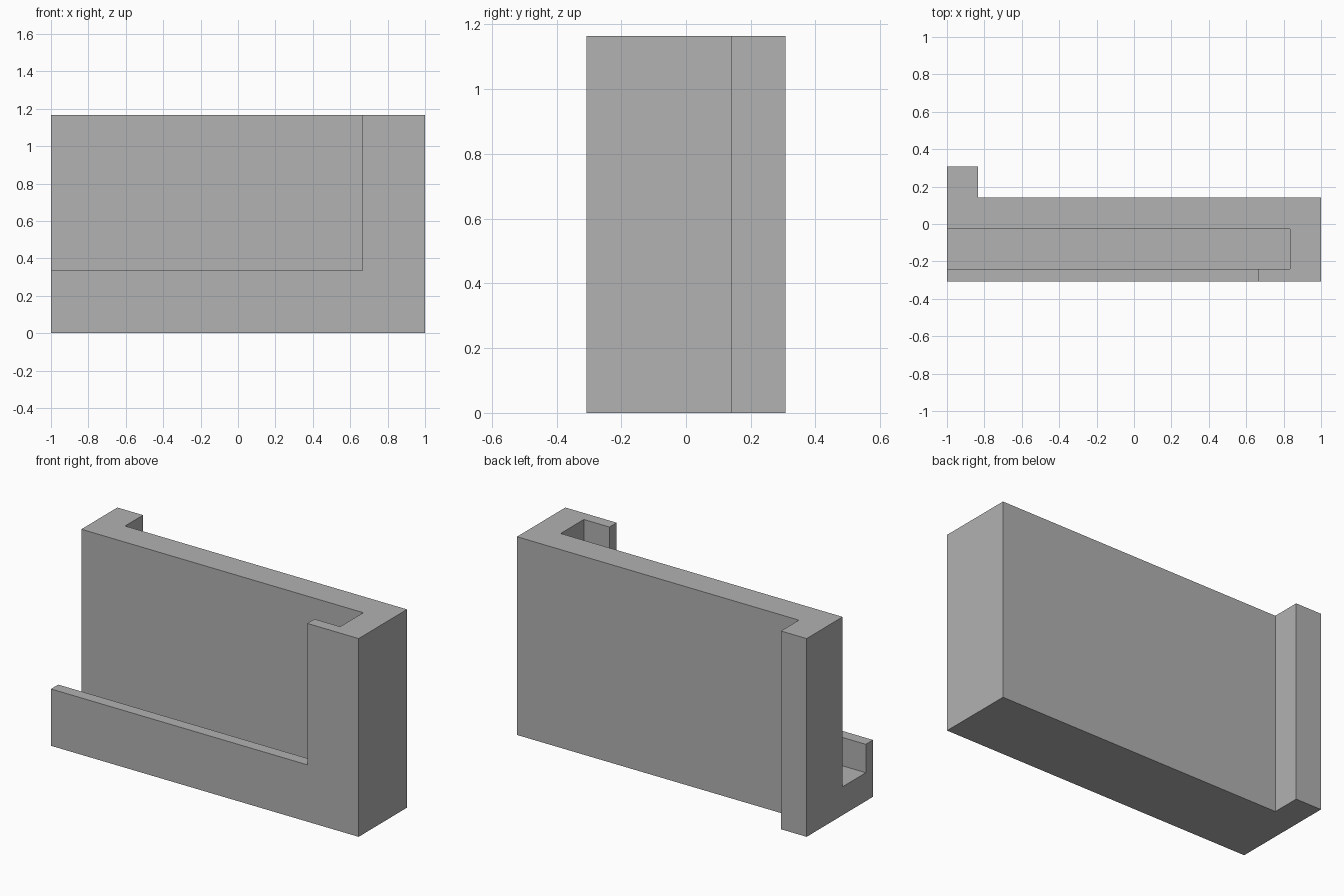
import bpy
import bmesh

cube = bpy.data.objects.get("Cube")
if cube:
    bpy.data.objects.remove(cube, do_unlink=True)

# Shared dimensions
HEIGHT = 1.165
WALL = 0.167          # floor, back wall, end wall and rear rib
LIP = 0.067           # thin front lip
FRONT, REAR = -0.308, 0.308
BACK = REAR - WALL    # rear face of the back wall

grey = bpy.data.materials.new("plain grey")
grey.use_nodes = True
colour = (0.445, 0.445, 0.445, 1)
grey.diffuse_color = colour
grey.node_tree.nodes["Principled BSDF"].inputs["Base Color"].default_value = colour


def prism(name, outline, z0, z1):
    """Extrude a plan outline from z0 to z1."""
    bm = bmesh.new()
    face = bm.faces.new([bm.verts.new((x, y, z0)) for x, y in outline])
    top = bmesh.ops.extrude_face_region(bm, geom=[face])["geom"]
    moved = [v for v in top if isinstance(v, bmesh.types.BMVert)]
    bmesh.ops.translate(bm, verts=moved, vec=(0, 0, z1 - z0))
    bmesh.ops.recalc_face_normals(bm, faces=bm.faces)
    mesh = bpy.data.meshes.new(name)
    bm.to_mesh(mesh)
    bm.free()
    mesh.materials.append(grey)
    obj = bpy.data.objects.new(name, mesh)
    bpy.context.collection.objects.link(obj)
    return obj


def rectangle(x0, x1, y0, y1):
    return [(x0, y0), (x1, y0), (x1, y1), (x0, y1)]


def cut(target, cutter):
    """Subtract the cutter and remove it."""
    cutter.hide_render = True
    mod = target.modifiers.new("cut", "BOOLEAN")
    mod.operation = "DIFFERENCE"
    mod.solver = "EXACT"
    mod.object = cutter
    bpy.context.view_layer.objects.active = target
    bpy.ops.object.modifier_apply(modifier=mod.name)
    bpy.data.objects.remove(cutter, do_unlink=True)


# Solid body with the rear rib at one end
body = prism("channel_bracket", [
    (-1, FRONT), (1, FRONT), (1, BACK),
    (-1 + WALL, BACK), (-1 + WALL, REAR), (-1, REAR)], 0, HEIGHT)

# Long slot, open at the top and at the ribbed end
cut(body, prism("slot_cutter", rectangle(
    -1.2, 1 - WALL, FRONT + LIP, BACK - WALL), WALL, HEIGHT + 0.2))

# Front opening above the low lip, leaving a post at the closed end
cut(body, prism("front_cutter", rectangle(
    -1.2, 1 - 2 * WALL, FRONT - 0.2, FRONT + LIP + 0.05), 2 * WALL, HEIGHT + 0.2))
